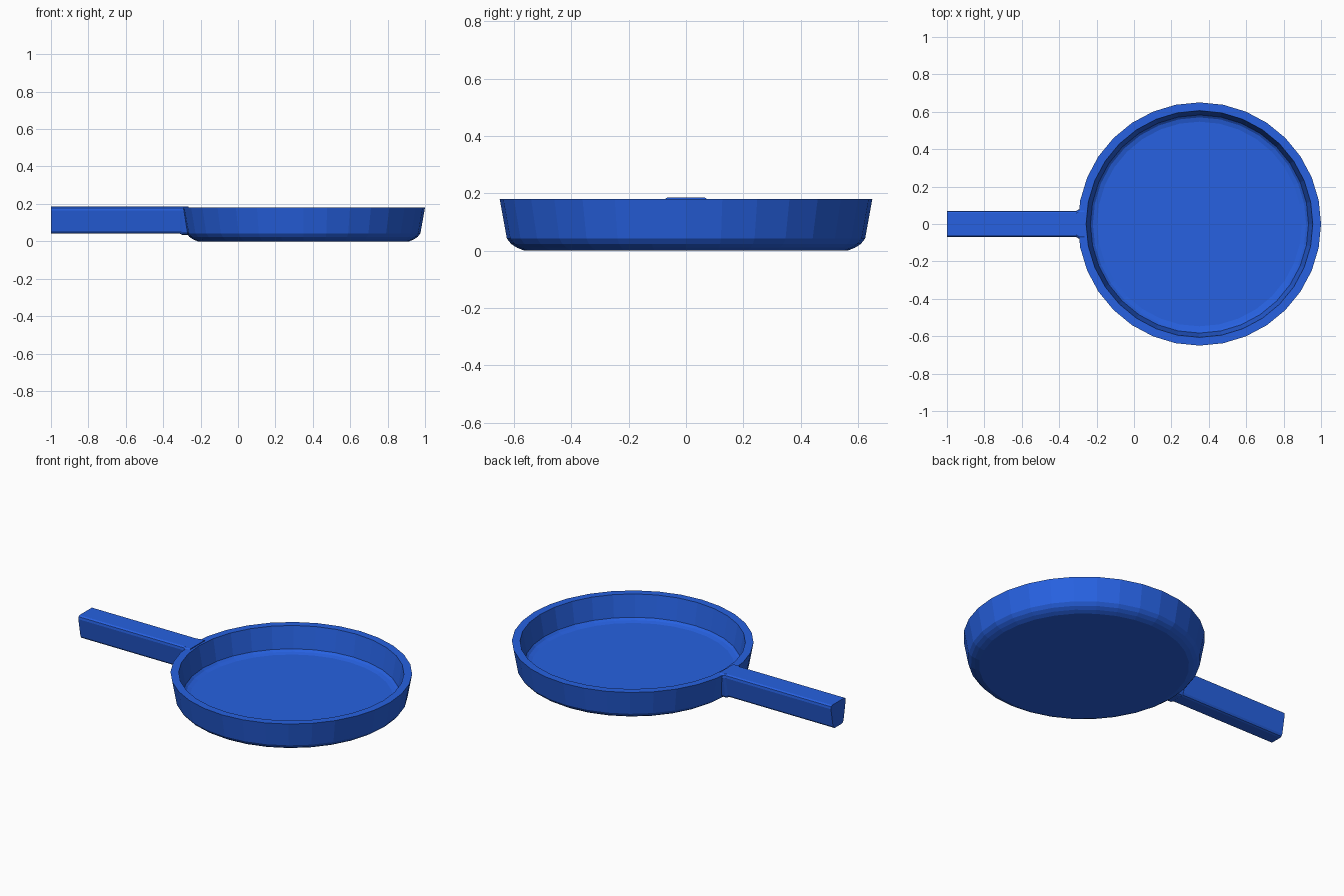
import bpy, bmesh, math

if "Cube" in bpy.data.objects:
    bpy.data.objects.remove(bpy.data.objects["Cube"])

blue = bpy.data.materials.new("blue")
blue.diffuse_color = (0.02, 0.12, 0.75, 1)
blue.use_nodes = True
blue.node_tree.nodes["Principled BSDF"].inputs["Base Color"].default_value = blue.diffuse_color


def finish(bm, name):
    bmesh.ops.recalc_face_normals(bm, faces=bm.faces)
    mesh = bpy.data.meshes.new(name)
    bm.to_mesh(mesh)
    bm.free()
    mesh.materials.append(blue)
    ob = bpy.data.objects.new(name, mesh)
    bpy.context.collection.objects.link(ob)
    return ob


def loft(name, rings):
    """Join a list of equal-length point rings and cap both ends."""
    bm = bmesh.new()
    loops = [[bm.verts.new(p) for p in ring] for ring in rings]
    n = len(loops[0])
    for a, b in zip(loops, loops[1:]):
        for i in range(n):
            j = (i + 1) % n
            bm.faces.new((a[i], a[j], b[j], b[i]))
    bm.faces.new(loops[0])
    bm.faces.new(loops[-1])
    return finish(bm, name)


# Pan body: outer wall, flat rim, inner wall and floor as one turned profile
SIDES = 32
profile = [(0.565, 0.0), (0.59, 0.01), (0.61, 0.023), (0.625, 0.042),
           (0.65, 0.18), (0.606, 0.18), (0.583, 0.052),
           (0.57, 0.041), (0.547, 0.035)]
loft("pan_body", [
    [(0.35 + r * math.cos(2 * math.pi * i / SIDES),
      r * math.sin(2 * math.pi * i / SIDES), z) for i in range(SIDES)]
    for r, z in profile])

# Handle: tapered bar with rounded edges, slightly flared where it meets the wall
half = [(0.032, 0.041), (0.042, 0.045), (0.049, 0.056),
        (0.069, 0.165), (0.067, 0.179), (0.058, 0.185)]
section = half + [(-y, z) for y, z in reversed(half)]
stations = [(-1.0, 1.0), (-0.31, 1.0), (-0.297, 1.12), (-0.265, 1.12)]
loft("handle", [
    [(x, y * s, 0.185 + (z - 0.185) * (1 + (s - 1) * 0.4)) for y, z in section]
    for x, s in stations])
